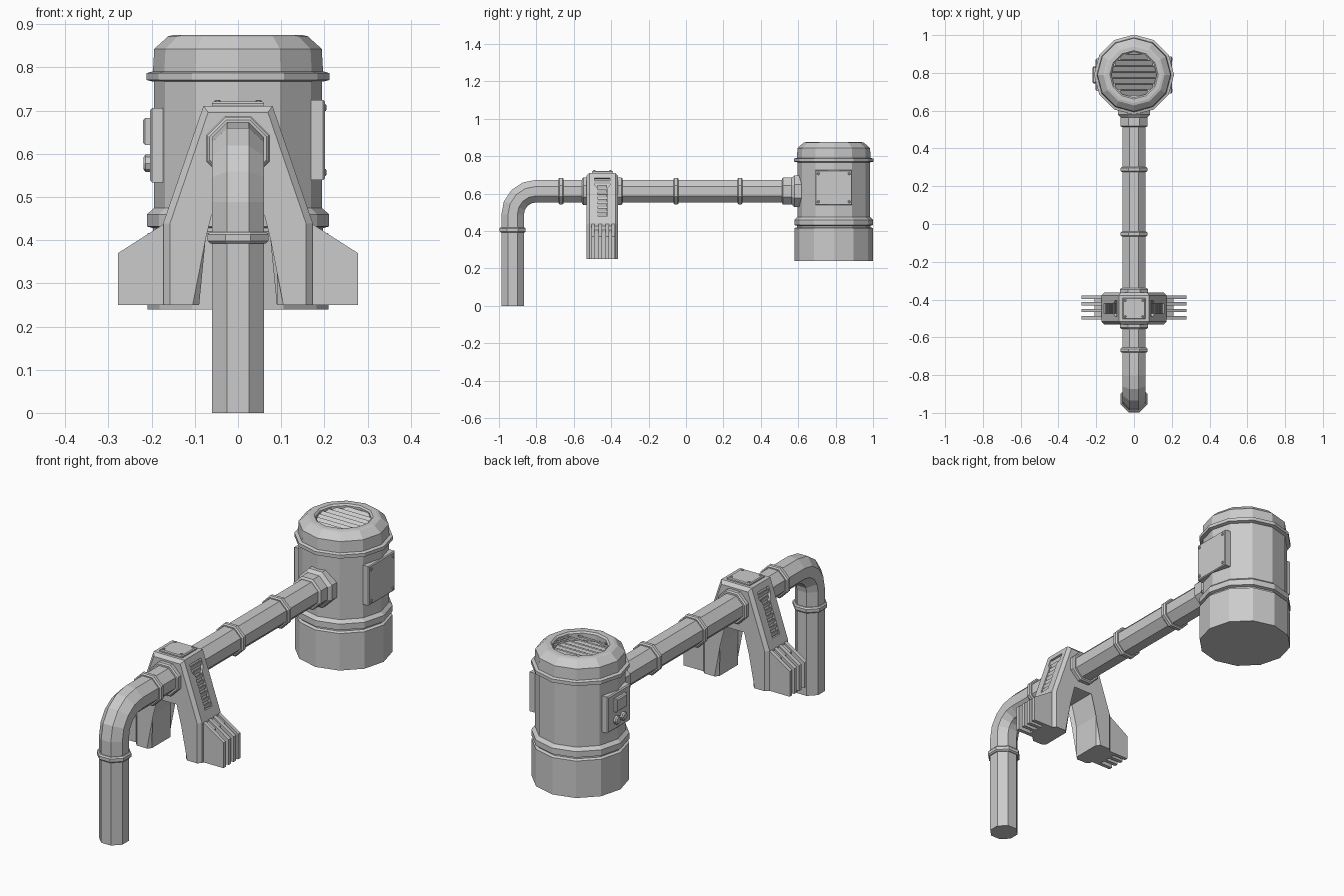
import bpy, bmesh, math
from mathutils import Matrix, Vector

if "Cube" in bpy.data.objects:
    bpy.data.objects.remove(bpy.data.objects["Cube"])

T = Matrix.Translation


def finish(name, bm):
    bmesh.ops.recalc_face_normals(bm, faces=bm.faces)
    me = bpy.data.meshes.new(name)
    bm.to_mesh(me)
    bm.free()
    ob = bpy.data.objects.new(name, me)
    bpy.context.collection.objects.link(ob)
    return ob


def loft(name, rings, n, phase=0.0):
    """Join n-sided rings given as (matrix, radius), with flat end caps."""
    bm = bmesh.new()
    loops = []
    for m, r in rings:
        angs = [2 * math.pi * (i + phase) / n for i in range(n)]
        loops.append([bm.verts.new(m @ Vector((r * math.cos(a), r * math.sin(a), 0))) for a in angs])
    for a, b in zip(loops, loops[1:]):
        for i in range(n):
            j = (i + 1) % n
            bm.faces.new((a[i], a[j], b[j], b[i]))
    bm.faces.new(loops[0][::-1])
    bm.faces.new(loops[-1])
    return finish(name, bm)


def lathe(name, profile, n, m, phase=0.0):
    return loft(name, [(m @ T((0, 0, z)), r) for r, z in profile], n, phase)


def prism(name, pts, depth, m, chamfer=None):
    """Extrude a 2D outline along local z, centred; chamfer = (width, edge test)."""
    bm = bmesh.new()
    lo = [bm.verts.new((x, y, -depth / 2)) for x, y in pts]
    hi = [bm.verts.new((x, y, depth / 2)) for x, y in pts]
    bm.faces.new(lo[::-1])
    bm.faces.new(hi)
    for i in range(len(pts)):
        j = (i + 1) % len(pts)
        bm.faces.new((lo[i], lo[j], hi[j], hi[i]))
    if chamfer:
        edges = [e for e in bm.edges if chamfer[1](*[v.co for v in e.verts])]
        bmesh.ops.bevel(bm, geom=edges, offset=chamfer[0], segments=1, affect='EDGES')
    bm.transform(m)
    return finish(name, bm)


def box(name, size, m, chamfer=0):
    x, y, z = [s / 2 for s in size]
    test = (chamfer, lambda a, b: a.z > 0 and b.z > 0) if chamfer else None
    return prism(name, [(-x, -y), (x, -y), (x, y), (-x, y)], 2 * z, m, test)


def bolts(name, dx, dy, r, m):
    for i in (-1, 1):
        for j in (-1, 1):
            lathe(name, [(r, -.004), (r, .002), (r * .6, .004)], 6, m @ T((i * dx, j * dy, 0)))


# Tank body, with the grille recess in its lid
TY = 0.79
tank = T((0, TY, 0))
lathe("tank", [(.21, .24), (.21, .415), (.197, .42), (.197, .428), (.211, .432), (.211, .46),
               (.195, .474), (.195, .767), (.212, .771), (.212, .787), (.197, .791),
               (.194, .843), (.162, .872), (.15, .875), (.128, .875), (.12, .868), (.12, .835)], 12, tank)

# Lid slats
for i in range(7):
    y = (i - 3) * .032
    w = 2 * math.sqrt(.119 ** 2 - y * y)
    box("lid_slat", (w, .03, .006), T((0, TY + y, .853)) @ Matrix.Rotation(.5, 4, 'X'))

# Right hatch
right = T((.201, TY, .632)) @ Matrix.Rotation(math.pi / 2, 4, 'Y')
box("hatch", (.186, .196, .032), right @ T((0, 0, -.016)), .004)
bolts("hatch_bolt", .075, .082, .008, right)

# Left control box
left = T((-.204, TY, .62)) @ Matrix.Rotation(-math.pi / 2, 4, 'Y')
box("control_panel", (.172, .17, .03), left @ T((0, 0, -.015)), .005)
box("control_box", (.062, .08, .03), left @ T((.032, 0, .001)), .005)
for y in (-.025, .025):
    lathe("control_knob", [(.02, -.01), (.02, .01), (.014, .015)], 8, left @ T((-.042, y, 0)))

# Pipe: upright, elbow, long horizontal run
PY, PZ, BEND = -.927, .613, .125
R = .0655


def pipe_frame(y, z, a):
    return T((0, y, z)) @ Matrix.Rotation(-a, 4, 'X')


path = [(pipe_frame(PY, 0, 0), R)]
for k in range(5):
    a = math.pi / 2 * k / 4
    path.append((pipe_frame(PY + BEND * (1 - math.cos(a)), PZ - BEND + BEND * math.sin(a), a), R))
path.append((pipe_frame(.65, PZ, math.pi / 2), R))
loft("pipe", path, 8, .5)


# Pipe collars
def collar(name, m, r, h):
    c = min(.006, h / 3)
    lathe(name, [(R - .005, -h / 2), (r - c, -h / 2), (r, -h / 2 + c), (r, h / 2 - c),
                 (r - c, h / 2), (R - .005, h / 2)], 8, m, .5)


collar("upright_collar", pipe_frame(PY, .406, 0), .076, .027)
for y in (-.668, -.053, .289):
    collar("pipe_collar", pipe_frame(y, PZ, math.pi / 2), .077, .027)
for y in (-.54, -.355):
    collar("bracket_collar", pipe_frame(y, PZ, math.pi / 2), .08, .03)
lathe("tank_flange", [(.07, .513), (.078, .518), (.078, .565), (.092, .58), (.092, .66)],
      8, T((0, 0, PZ)) @ Matrix.Rotation(-math.pi / 2, 4, 'X'), .5)

# Bracket: arch outline extruded along y, chamfered except at the feet
BY, BW = -.447, .168
half = [(.08, .711), (.173, .44), (.173, .25), (.09, .25), (.09, .405), (.062, .515)]
outline = half + [(-x, z) for x, z in reversed(half)]
upright = T((0, BY, 0)) @ Matrix.Rotation(math.pi / 2, 4, 'X')
bracket = prism("bracket", outline, BW, upright,
                (.015, lambda a, b: abs(a.z - b.z) < 1e-5 and not (a.y < .26 and b.y < .26)))

# Top plate
box("top_plate", (.12, .112, .02), T((0, BY, .711)), .004)
bolts("plate_bolt", .047, .043, .007, T((0, BY, .721)))

# Vents cut into both sloping shoulders, and fins on both feet
down = Vector((.093, 0, -.271)).normalized()
for s in (1, -1):
    u = Vector((s * down.x, 0, down.z))
    n = Vector((s * -down.z, 0, down.x))
    v = n.cross(u)
    frame = Matrix((u, v, n)).transposed().to_4x4()
    slope = T((s * .08, BY, .711)) @ frame
    vent = [(.03, -.042), (.065, -.042), (.088, -.026), (.245, -.026),
            (.245, .026), (.088, .026), (.065, .042), (.03, .042)]
    cutter = prism("vent_cutter", vent, .03, slope)
    cutter.hide_render = True
    cutter.hide_viewport = True
    mod = bracket.modifiers.new("vent", 'BOOLEAN')
    mod.operation = 'DIFFERENCE'
    mod.object = cutter
    for k in range(8):
        w = .082 if k == 0 else .051
        box("vent_slat", (.018, w, .005),
            slope @ T((.05 + k * .026, 0, -.007)) @ Matrix.Rotation(.45, 4, 'Y'))
    # Foot fins with a short backing block
    fin = [(s * .16, .25), (s * .278, .25), (s * .278, .37), (s * .173, .437), (s * .16, .437)]
    for y in (-.388, -.422, -.458, -.497):
        prism("foot_fin", fin, .018, T((0, y, 0)) @ Matrix.Rotation(math.pi / 2, 4, 'X'))
    core = [(s * .16, .25), (s * .21, .25), (s * .21, .405), (s * .173, .428), (s * .16, .428)]
    prism("fin_block", core, .12, T((0, -.443, 0)) @ Matrix.Rotation(math.pi / 2, 4, 'X'))
